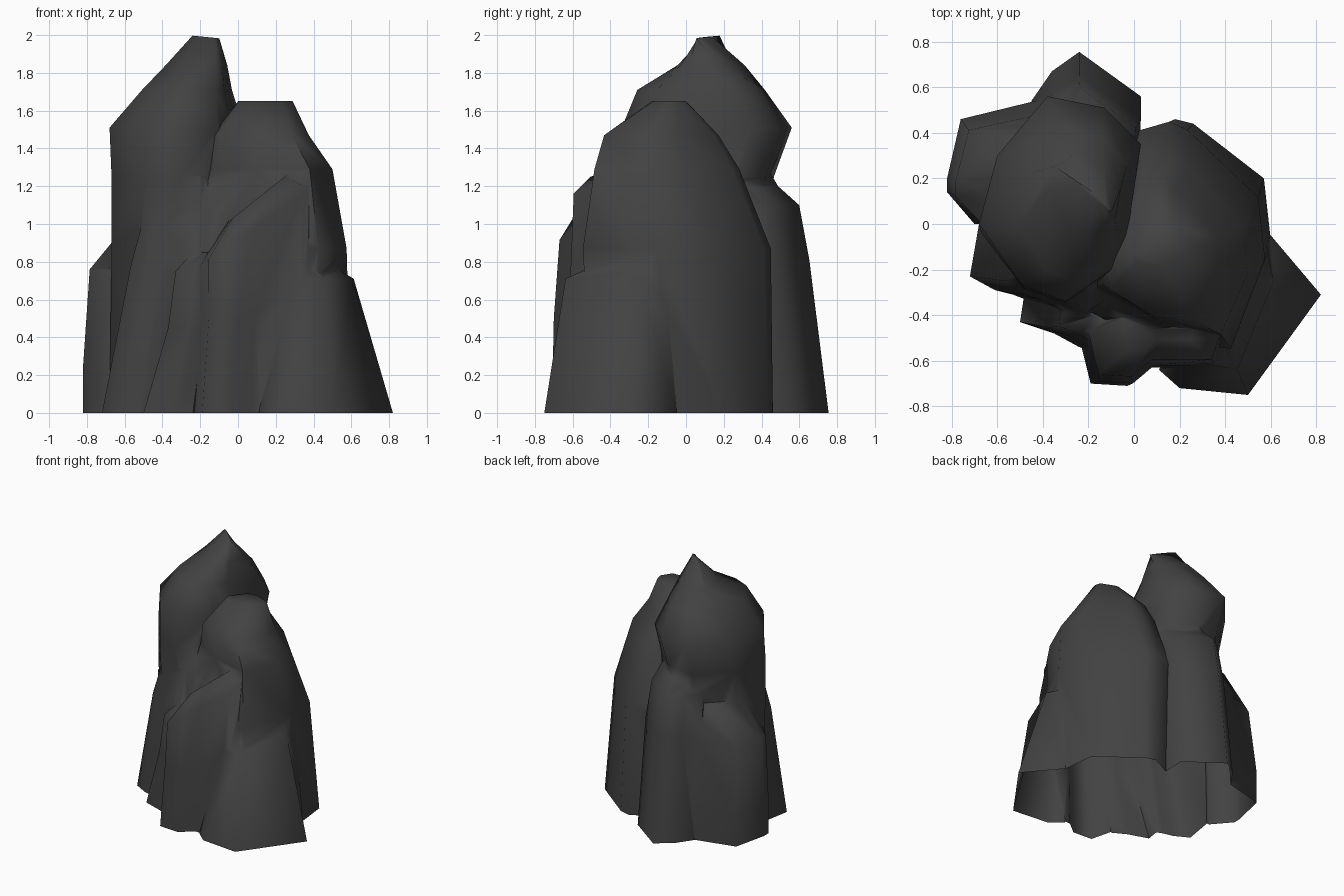
import bpy
import bmesh
import math

default_cube = bpy.data.objects.get("Cube")
if default_cube:
    bpy.data.objects.remove(default_cube, do_unlink=True)

# One dark stone colour
stone = bpy.data.materials.new("dark_stone")
stone.use_nodes = True
stone_colour = (0.055, 0.055, 0.055, 1.0)
stone.diffuse_color = stone_colour
shader = next(n for n in stone.node_tree.nodes if n.type == "BSDF_PRINCIPLED")
shader.inputs["Base Color"].default_value = stone_colour
shader.inputs["Roughness"].default_value = 0.9

columns = []


def rock_column(name, footprint, levels):
    """Loft a footprint through levels of (height, centre x, centre y,
    x scale, y scale, optional slope along x, optional skew of y along x)."""
    xs = [p[0] for p in footprint]
    ys = [p[1] for p in footprint]
    middle_x = (min(xs) + max(xs)) / 2
    middle_y = (min(ys) + max(ys)) / 2

    # Root below the ground, trimmed off after the columns are merged
    root_depth = -0.1 - 0.03 * len(columns)
    base = (middle_x, middle_y, 1, 1)
    all_levels = [(root_depth, *base), (0, *base)] + levels

    bm = bmesh.new()
    rings = []
    for height, cx, cy, sx, sy, *extra in all_levels:
        slope, skew = (extra + [0, 0])[:2]
        ring = []
        for x, y in footprint:
            dx = (x - middle_x) * sx
            dy = (y - middle_y) * sy + skew * dx
            ring.append(bm.verts.new((cx + dx, cy + dy, height + slope * dx)))
        rings.append(ring)

    count = len(footprint)
    for lower, upper in zip(rings, rings[1:]):
        for i in range(count):
            j = (i + 1) % count
            bm.faces.new((lower[i], lower[j], upper[j], upper[i]))
    bm.faces.new(rings[0])
    bm.faces.new(rings[-1])
    bmesh.ops.recalc_face_normals(bm, faces=bm.faces)

    mesh = bpy.data.meshes.new(name)
    bm.to_mesh(mesh)
    bm.free()
    mesh.materials.append(stone)
    column = bpy.data.objects.new(name, mesh)
    bpy.context.collection.objects.link(column)
    columns.append(column)


# Tall main spire with a bulging head and a diagonal ridge on top
rock_column(
    "rock_formation",
    [(-.68, 0), (-.6, .3), (-.38, .56), (-.13, .51), (.03, .35),
     (-.03, -.05), (-.1, -.2), (-.3, -.34), (-.49, -.27)],
    [(.9, -.325, .06, .97, .85), (1.25, -.325, .06, .97, .9),
     (1.51, -.325, .11, 1, 1), (1.71, -.27, .08, .67, .75),
     (1.84, -.22, .13, .46, .38, 0, -.4),
     (1.99, -.17, .115, .2, .03, -.1, -.93)])

# Second, shorter spire, spreading forward between the slabs
rock_column(
    "short_spire",
    [(.02, .38), (.18, .46), (.26, .44), (.57, .2), (.6, -.07),
     (.45, -.5), (.1, -.55), (-.2, -.45), (-.25, -.25), (-.12, .1)],
    [(.87, .15, -.045, 1, .98, 0, -.2), (1.29, .16, -.08, .8, .72, 0, -.35),
     (1.47, .12, -.12, .6, .58, 0, -.3), (1.65, .145, -.09, .34, .18)])

# Low spreading foot at the front
rock_column(
    "front_foot",
    [(.11, -.64), (.2, -.72), (.5, -.75), (.82, -.31), (.6, -.05), (.3, -.1)],
    [(.71, .435, -.33, .5, .88), (.77, .37, -.3, .4, .6)])

# Shoulder on the front, with a sloping top
rock_column(
    "front_shoulder",
    [(-.24, -.5), (-.19, -.7), (-.03, -.71), (.07, -.63),
     (.36, -.63), (.45, -.4), (.1, -.2)],
    [(.5, .12, -.45, .93, .98), (1, .11, -.43, .9, .94, .7),
     (1.15, .12, -.38, .5, .7, .8)])

# Two leaning slabs beside the shoulder
rock_column(
    "outer_slab",
    [(-.72, -.23), (-.61, -.29), (-.53, -.31), (-.3, -.4),
     (-.1, -.3), (-.2, 0), (-.68, 0)],
    [(.78, -.32, -.22, .8, 1), (1.1, -.27, -.2, .68, .9),
     (1.28, -.24, -.1, .4, .8)])
rock_column(
    "inner_slab",
    [(-.5, -.43), (-.35, -.48), (-.24, -.54), (-.1, -.4),
     (-.3, -.2), (-.48, -.3)],
    [(.45, -.22, -.4, .75, .9), (.75, -.2, -.4, .65, .8),
     (.85, -.16, -.35, .4, .5)])

# Buttresses at the side and back
rock_column(
    "side_buttress",
    [(-.76, .46), (-.82, .2), (-.82, .14), (-.7, 0), (-.35, 0), (-.35, .56)],
    [(.25, -.585, .28, 1, 1), (.76, -.55, .25, 1, .9),
     (1.02, -.43, .24, .6, .7)])
rock_column(
    "back_buttress",
    [(-.45, .54), (-.36, .67), (-.24, .755), (.03, .56), (.02, .3), (-.45, .3)],
    [(.81, -.21, .43, 1, .98), (1.1, -.21, .39, .9, .92),
     (1.2, -.21, .31, .8, .78), (1.3, -.22, .27, .6, .7)])

# Merge the columns into one shell
rock = columns[0]
for part in columns[1:]:
    union = rock.modifiers.new("merge_" + part.name, "BOOLEAN")
    union.operation = "UNION"
    union.solver = "EXACT"
    union.object = part
bpy.context.view_layer.update()
evaluated = rock.evaluated_get(bpy.context.evaluated_depsgraph_get())
merged = bpy.data.meshes.new_from_object(evaluated)
rock.modifiers.clear()
rock.data = merged
for part in columns[1:]:
    bpy.data.objects.remove(part, do_unlink=True)

# Trim at ground level, leaving the underside open
bm = bmesh.new()
bm.from_mesh(merged)
bmesh.ops.bisect_plane(
    bm, geom=bm.verts[:] + bm.edges[:] + bm.faces[:], dist=0.0001,
    plane_co=(0, 0, 0), plane_no=(0, 0, 1), clear_inner=True)
bmesh.ops.remove_doubles(bm, verts=bm.verts, dist=0.001)
for face in bm.faces:
    face.material_index = 0
bm.to_mesh(merged)
bm.free()
merged.materials.clear()
merged.materials.append(stone)

# Soft shading with only the sharpest creases kept
bpy.ops.object.select_all(action="DESELECT")
rock.select_set(True)
bpy.context.view_layer.objects.active = rock
bpy.ops.object.shade_smooth_by_angle(angle=math.radians(75))
